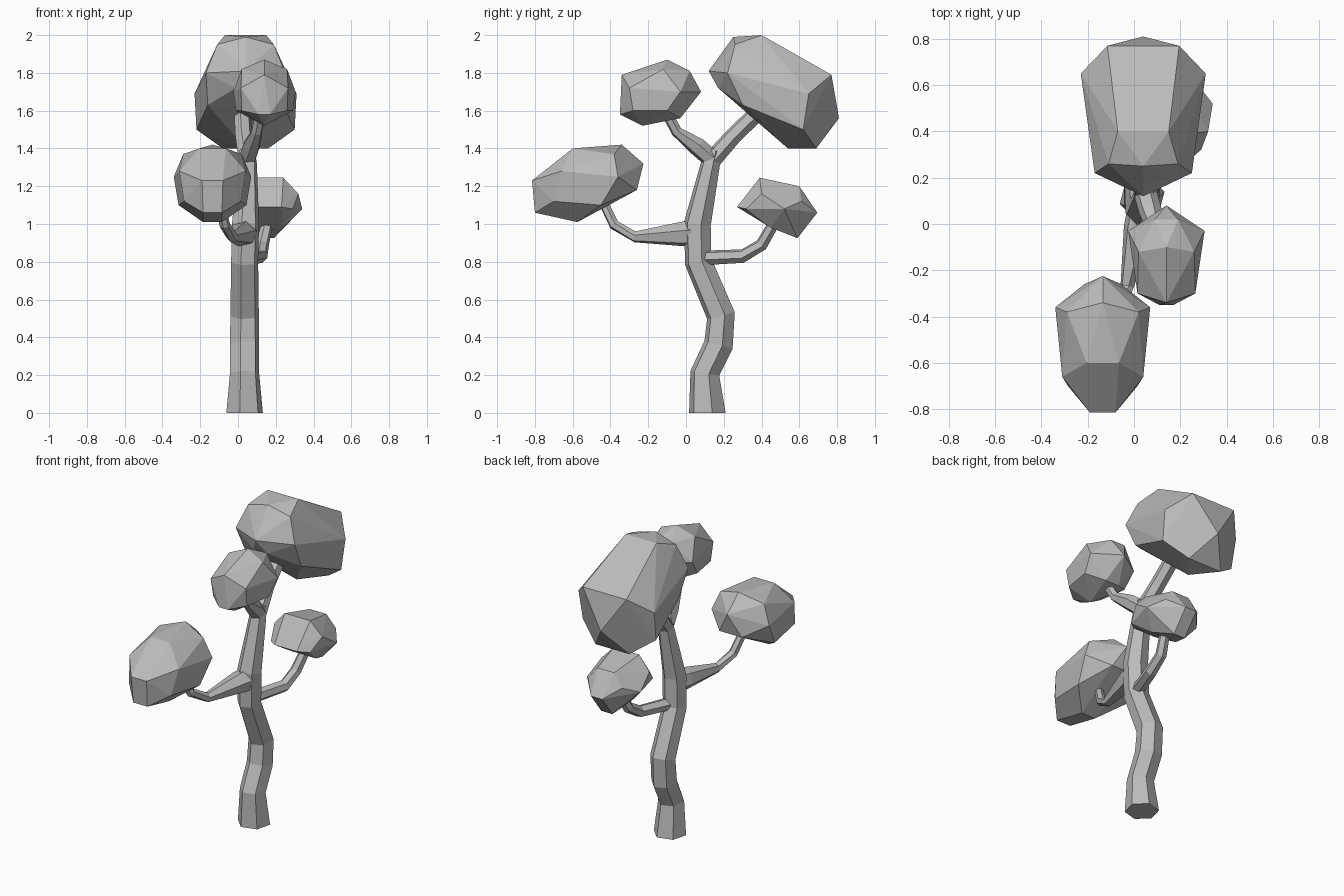
import bpy
import bmesh
from math import cos, sin, tau
from mathutils import Vector

cube = bpy.data.objects.get("Cube")
if cube:
    bpy.data.objects.remove(cube, do_unlink=True)

# One plain grey for the whole tree
GREY = (0.5, 0.5, 0.5, 1.0)
grey = bpy.data.materials.new("plain grey")
grey.use_nodes = True
grey.diffuse_color = GREY
for node in grey.node_tree.nodes:
    if node.type == 'BSDF_PRINCIPLED':
        node.inputs["Base Color"].default_value = GREY


def finish(bm, name):
    """Turn the bmesh into a flat shaded, grey object."""
    bmesh.ops.recalc_face_normals(bm, faces=bm.faces)
    mesh = bpy.data.meshes.new(name)
    bm.to_mesh(mesh)
    bm.free()
    mesh.materials.append(grey)
    obj = bpy.data.objects.new(name, mesh)
    bpy.context.scene.collection.objects.link(obj)
    return obj


def limb(name, path, sides=6):
    """Tapered tube through (x, y, z, radius) stations."""
    bm = bmesh.new()
    points = [Vector(p[:3]) for p in path]
    rings = []
    for i, station in enumerate(path):
        ahead = points[min(i + 1, len(points) - 1)]
        behind = points[max(i - 1, 0)]
        tangent = (ahead - behind).normalized()
        if points[i].z == 0:
            tangent = Vector((0, 0, 1))
        across = tangent.cross(Vector((1, 0, 0))).normalized()
        side = across.cross(tangent)
        ring = []
        for k in range(sides):
            angle = tau * (k + 0.25) / sides
            offset = side * cos(angle) + across * sin(angle)
            ring.append(bm.verts.new(points[i] + offset * station[3]))
        rings.append(ring)
    for low, high in zip(rings, rings[1:]):
        for k in range(sides):
            n = (k + 1) % sides
            bm.faces.new((low[k], low[n], high[n], high[k]))
    bm.faces.new(rings[0])
    bm.faces.new(rings[-1])
    return finish(bm, name)


def foliage(name, x, ridge, flank):
    """Faceted clump: hull of (y, z, half width) corners mirrored about x."""
    bm = bmesh.new()
    for y, z, half_width in ridge + flank:
        for sign in (-1, 1):
            bm.verts.new((x + sign * half_width, y, z))
    bmesh.ops.remove_doubles(bm, verts=bm.verts, dist=0.001)
    hull = bmesh.ops.convex_hull(bm, input=bm.verts)
    loose = {g for g in hull["geom_interior"] + hull["geom_unused"]
             if isinstance(g, bmesh.types.BMVert)}
    bmesh.ops.delete(bm, geom=list(loose), context='VERTS')
    bmesh.ops.dissolve_limit(bm, angle_limit=0.05, verts=bm.verts, edges=bm.edges)
    return finish(bm, name)


# Winding trunk and its four branches
limb("trunk", [
    (0.035, 0.113, 0, 0.1), (0.035, 0.1, 0.21, 0.08),
    (0.035, 0.172, 0.36, 0.08), (0.035, 0.185, 0.515, 0.078),
    (0.035, 0.065, 0.8, 0.074), (0.04, 0.06, 1, 0.074),
    (0.05, 0.13, 1.32, 0.052), (0.05, 0.147, 1.39, 0.042)])
limb("upper_back_branch", [
    (0.05, 0.13, 1.33, 0.05), (0.03, 0.25, 1.465, 0.046),
    (0.02, 0.42, 1.63, 0.045)])
limb("upper_front_branch", [
    (0.05, 0.13, 1.35, 0.05), (0.07, 0.06, 1.41, 0.05),
    (0.1, -0.05, 1.49, 0.03), (0.125, -0.12, 1.62, 0.028)])
limb("lower_front_branch", [
    (0.035, 0.04, 0.95, 0.07), (0.02, -0.02, 0.947, 0.067),
    (-0.03, -0.27, 0.932, 0.03), (-0.07, -0.38, 0.995, 0.028),
    (-0.11, -0.46, 1.16, 0.025)])
limb("lower_back_branch", [
    (0.045, 0.08, 0.82, 0.04), (0.12, 0.3, 0.83, 0.037),
    (0.13, 0.4, 0.89, 0.034), (0.16, 0.48, 1.03, 0.03)])

# Foliage clumps at the branch ends
foliage("upper_back_foliage", 0.04, ridge=[
    (0.12, 1.81, 0), (0.25, 1.99, 0), (0.4, 2, 0.11), (0.77, 1.79, 0.155),
    (0.81, 1.56, 0), (0.69, 1.4, 0.12), (0.54, 1.4, 0), (0.17, 1.72, 0.05)],
    flank=[(0.65, 1.69, 0.27), (0.62, 1.5, 0.26), (0.22, 1.8, 0.21),
           (0.26, 1.95, 0.15), (0.3, 1.63, 0.2)])
foliage("upper_front_foliage", 0.14, ridge=[
    (-0.34, 1.79, 0), (-0.1, 1.87, 0), (0.02, 1.81, 0.05), (0.08, 1.7, 0),
    (-0.03, 1.56, 0.05), (-0.23, 1.52, 0), (-0.35, 1.58, 0.03)],
    flank=[(-0.03, 1.7, 0.165), (-0.3, 1.72, 0.125), (-0.28, 1.6, 0.12),
           (-0.12, 1.82, 0.12), (-0.1, 1.6, 0.15)])
foliage("lower_front_foliage", -0.135, ridge=[
    (-0.225, 1.32, 0), (-0.34, 1.42, 0), (-0.6, 1.4, 0.07),
    (-0.815, 1.23, 0.055), (-0.8, 1.06, 0.05), (-0.575, 1.01, 0.05),
    (-0.26, 1.18, 0.08)],
    flank=[(-0.38, 1.37, 0.155), (-0.36, 1.25, 0.205), (-0.66, 1.28, 0.175),
           (-0.45, 1.1, 0.18), (-0.7, 1.12, 0.15)])
foliage("lower_back_foliage", 0.15, ridge=[
    (0.27, 1.09, 0.08), (0.39, 1.245, 0.09), (0.6, 1.2, 0.06),
    (0.695, 1.06, 0.04), (0.59, 0.925, 0.04), (0.45, 0.98, 0.09)],
    flank=[(0.52, 1.08, 0.19), (0.4, 1.16, 0.17), (0.32, 1.08, 0.14),
           (0.61, 1.12, 0.12)])
